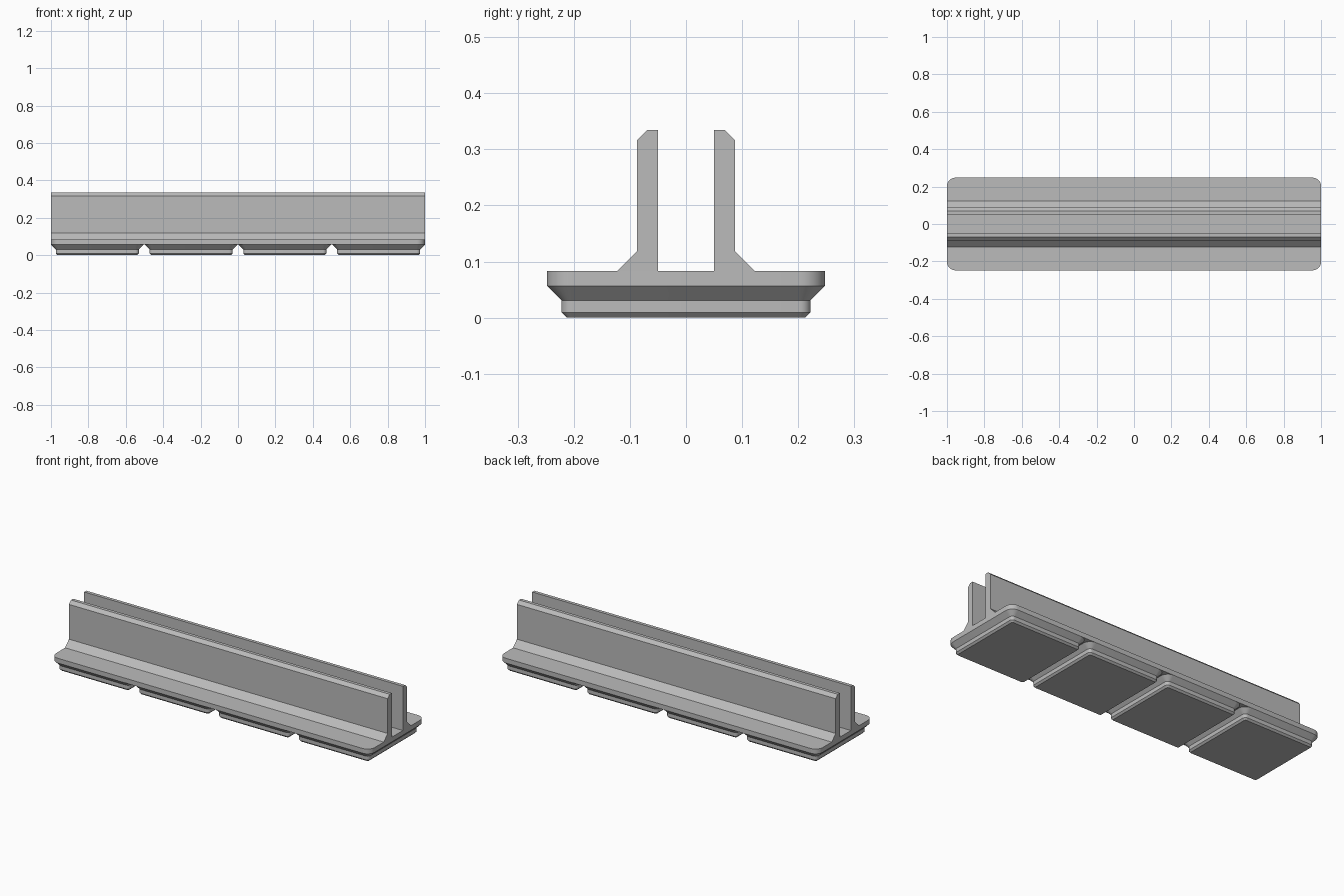
import bpy, bmesh, math

cube = bpy.data.objects.get("Cube")
if cube:
    bpy.data.objects.remove(cube, do_unlink=True)

grey = bpy.data.materials.new("plain grey")
grey.use_nodes = True
colour = (0.5, 0.5, 0.5, 1)
grey.diffuse_color = colour
grey.node_tree.nodes["Principled BSDF"].inputs["Base Color"].default_value = colour

MM = 2 / 167.5          # one millimetre in model units
PITCH = 42 * MM         # spacing of the feet
HALF = 20.75 * MM       # half width of a foot and of the plate
RADIUS = 3.75 * MM      # outer corner radius
PLATE_Z, FLOOR_Z, TOP_Z = 4.75 * MM, 7 * MM, 28 * MM


def rounded_rect(hx, hy, r, steps=8):
    """Outline of a rounded rectangle, counter-clockwise."""
    pts = []
    for i, (sx, sy) in enumerate([(1, 1), (-1, 1), (-1, -1), (1, -1)]):
        for k in range(steps + 1):
            a = (i + k / steps) * math.pi / 2
            pts.append((sx * (hx - r) + r * math.cos(a),
                        sy * (hy - r) + r * math.sin(a)))
    return pts


def loft(name, rings, loc=(0, 0, 0)):
    """Skin a closed solid through a list of equal-length point rings."""
    bm = bmesh.new()
    loops = [[bm.verts.new(p) for p in ring] for ring in rings]
    n = len(loops[0])
    for a, b in zip(loops, loops[1:]):
        for i in range(n):
            j = (i + 1) % n
            bm.faces.new((a[i], a[j], b[j], b[i]))
    bm.faces.new(loops[0][::-1])
    bm.faces.new(loops[-1])
    bmesh.ops.recalc_face_normals(bm, faces=bm.faces)
    mesh = bpy.data.meshes.new(name)
    bm.to_mesh(mesh)
    bm.free()
    mesh.materials.append(grey)
    obj = bpy.data.objects.new(name, mesh)
    obj.location = loc
    bpy.context.collection.objects.link(obj)
    bpy.ops.object.select_all(action='DESELECT')
    obj.select_set(True)
    bpy.context.view_layer.objects.active = obj
    bpy.ops.object.shade_smooth_by_angle(angle=math.radians(25))
    return obj


def slab_ring(hx, inset, z):
    return [(x, y, z) for x, y in
            rounded_rect(hx - inset, HALF - inset, RADIUS - inset)]


# Base plate with rounded corners
loft("base_plate", [slab_ring(1, 0, z) for z in (PLATE_Z, FLOOR_Z)])

# Four stepped feet: chamfer, straight band, chamfer
foot_steps = [(2.95, 0), (2.15, 0.8), (2.15, 2.6), (0, 4.75)]
for i in range(4):
    loft(f"foot_{i + 1}",
         [slab_ring(HALF, inset * MM, z * MM) for inset, z in foot_steps],
         ((i - 1.5) * PITCH, 0, 0))

# Two upright rails with a sloped root and a bevelled outer top edge
rail = [(0.05, FLOOR_Z), (0.122, FLOOR_Z), (0.087, 0.119),
        (0.087, TOP_Z - 0.018), (0.069, TOP_Z), (0.05, TOP_Z)]
for name, side in (("front_rail", -1), ("back_rail", 1)):
    loft(name, [[(x, side * y, z) for y, z in rail] for x in (-1, 1)])
